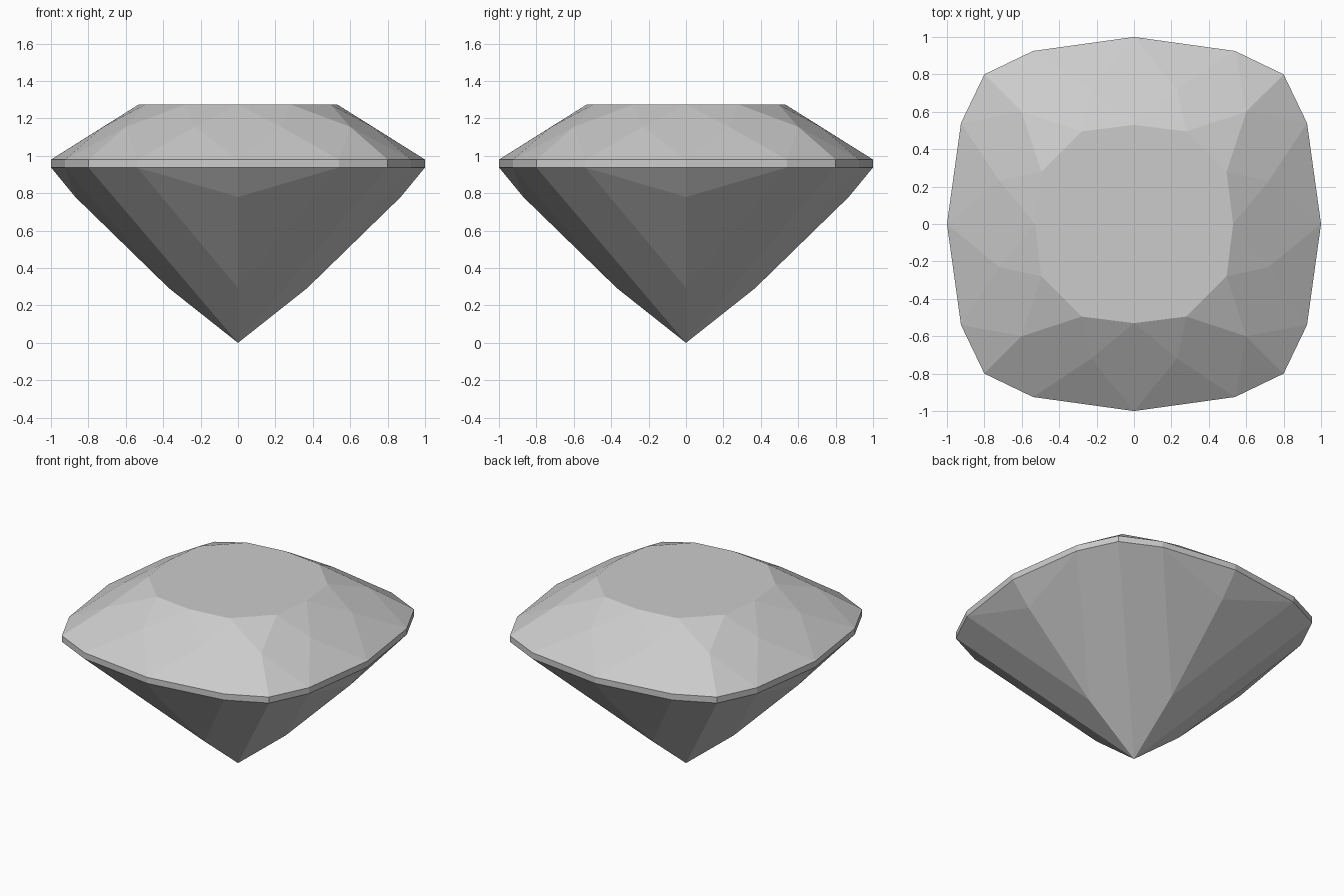
import bpy
import bmesh
from mathutils import Matrix, Vector
from math import pi

default = bpy.data.objects.get("Cube")
if default:
    bpy.data.objects.remove(default, do_unlink=True)

# Gem material
grey = bpy.data.materials.new("pale grey gem")
grey.use_nodes = True
colour = (0.6, 0.6, 0.6, 1)
grey.diffuse_color = colour
grey.node_tree.nodes["Principled BSDF"].inputs["Base Color"].default_value = colour

# Heights of the horizontal levels
TABLE, STAR, RIM_TOP, RIM_LOW = 1.275, 1.155, 0.98, 0.938


def swap(p):
    """Reflect a point across the diagonal plane x = y."""
    return Vector((p[1], p[0], p[2]))


def flip(p):
    return Vector((-p[0], p[1], p[2]))


def add_part(name, half_facets, whole_facets):
    """Repeat facets four times about z; half facets are mirrored in x too."""
    facets = [[Vector(p) for p in f] for f in half_facets + whole_facets]
    for f in half_facets:
        facets.append([flip(p) for p in reversed(f)])
    bm = bmesh.new()
    for turn in range(4):
        rot = Matrix.Rotation(turn * pi / 2, 3, "Z")
        for f in facets:
            bm.faces.new([bm.verts.new(rot @ Vector(p)) for p in f])
    bmesh.ops.remove_doubles(bm, verts=bm.verts, dist=0.0005)
    if name == "crown":
        # Flat table closing the top of the crown
        rim = [e for e in bm.edges if all(v.co.z > TABLE - 0.001 for v in e.verts)]
        bmesh.ops.contextual_create(bm, geom=rim)
    bmesh.ops.recalc_face_normals(bm, faces=bm.faces)
    # Point the facets of the open shell outwards
    bm.faces.ensure_lookup_table()
    face = bm.faces[0]
    if face.normal.dot(face.calc_center_median() - Vector((0, 0, 0.95))) < 0:
        bmesh.ops.reverse_faces(bm, faces=bm.faces)
    mesh = bpy.data.meshes.new(name)
    bm.to_mesh(mesh)
    bm.free()
    mesh.materials.append(grey)
    bpy.context.collection.objects.link(bpy.data.objects.new(name, mesh))


def rim(z):
    """Side, shoulder and corner points of the cushion outline."""
    return Vector((0, 1, z)), Vector((0.54, 0.925, z)), Vector((0.8, 0.8, z))


# Crown: kites, star facets and rim triangles
side, shoulder, corner = rim(RIM_TOP)
table_side = Vector((0, 0.53, TABLE))
table_corner = Vector((0.28, 0.495, TABLE))
star_side = Vector((0.23, 0.72, STAR))
star_corner = Vector((0.6, 0.6, STAR))
add_part("crown", [
    [table_side, table_corner, star_side],
    [star_side, shoulder, side],
    [table_corner, star_corner, shoulder, star_side],
    [star_corner, corner, shoulder],
], [
    [table_side, star_side, side, flip(star_side)],
    [table_corner, swap(table_corner), star_corner],
])

# Girdle: thin upright band
low_side, low_shoulder, low_corner = rim(RIM_LOW)
add_part("girdle", [
    [side, shoulder, low_shoulder, low_side],
    [shoulder, corner, low_corner, low_shoulder],
], [])

# Pavilion: facets tapering to the bottom point
upper_ridge = Vector((0, 0.87, 0.78))
lower_ridge = Vector((0, 0.37, 0.293))
culet = Vector((0, 0, 0))
add_part("pavilion", [
    [low_side, low_shoulder, upper_ridge],
    [upper_ridge, low_shoulder, lower_ridge],
    [lower_ridge, low_shoulder, low_corner, culet],
], [])
